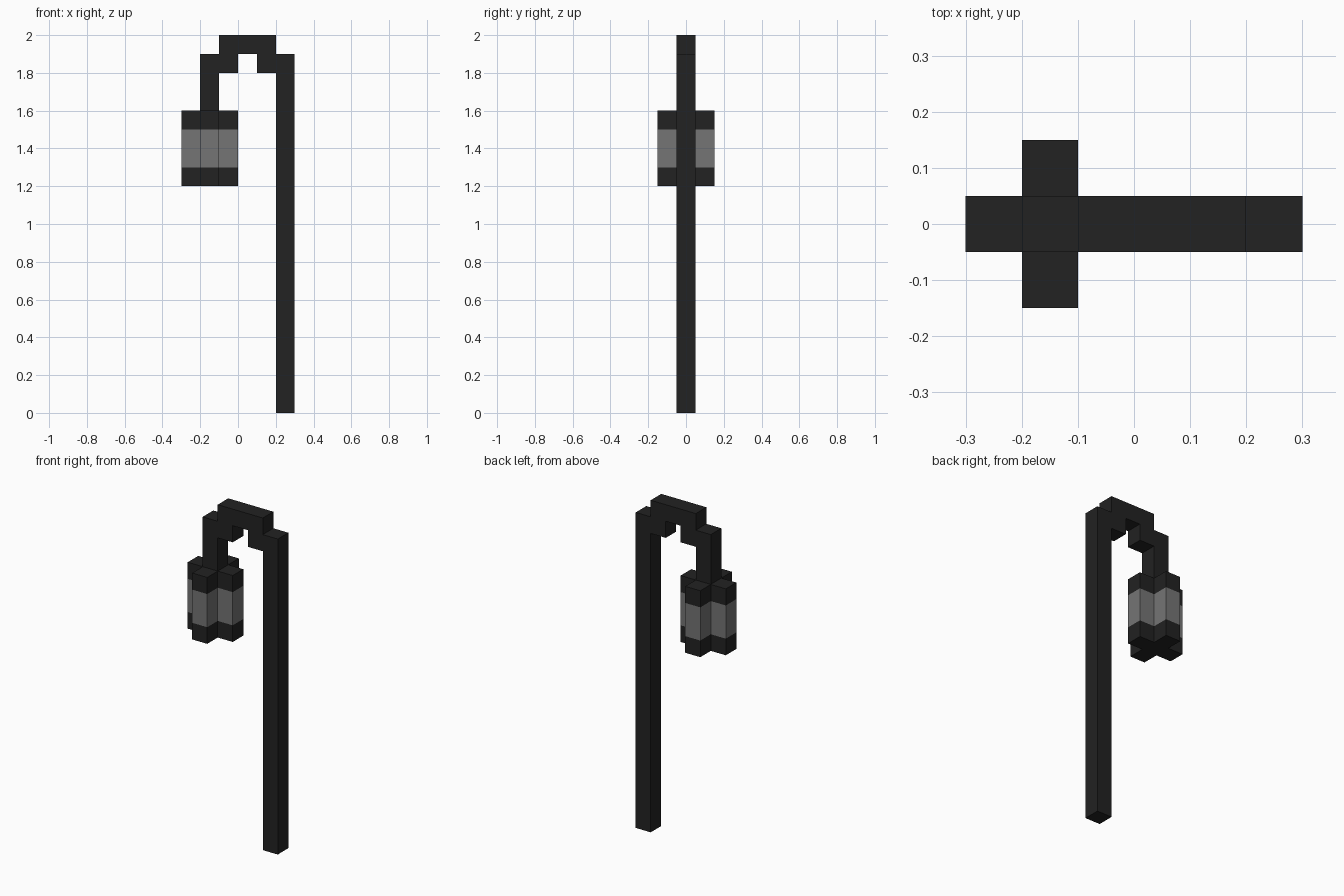
import bpy
import bmesh
from mathutils import Vector

cube = bpy.data.objects.get("Cube")
if cube:
    bpy.data.objects.remove(cube, do_unlink=True)


def make_material(name, value):
    mat = bpy.data.materials.new(name)
    mat.use_nodes = True
    color = (value, value, value, 1.0)
    mat.diffuse_color = color
    mat.node_tree.nodes["Principled BSDF"].inputs["Base Color"].default_value = color
    return mat


iron = make_material("dark_iron", 0.016)
glass = make_material("grey_glass", 0.178)


def extrude_profile(name, points, steps, mats):
    """Extrude a closed outline through each step vector, capping both ends."""
    bm = bmesh.new()
    rings = [[bm.verts.new(p) for p in points]]
    bm.faces.new(rings[0])
    for step in steps:
        rings.append([bm.verts.new(v.co + Vector(step)) for v in rings[-1]])
        a, b = rings[-2:]
        for i in range(len(a)):
            j = (i + 1) % len(a)
            bm.faces.new((a[i], a[j], b[j], b[i]))
    bm.faces.new(rings[-1])
    bmesh.ops.recalc_face_normals(bm, faces=bm.faces)
    mesh = bpy.data.meshes.new(name)
    bm.to_mesh(mesh)
    bm.free()
    for mat in mats:
        mesh.materials.append(mat)
    obj = bpy.data.objects.new(name, mesh)
    bpy.context.collection.objects.link(obj)
    return obj


T = 0.05  # half thickness of every bar

# Straight post
post = [(0.2, -T, 0), (0.3, -T, 0), (0.3, T, 0), (0.2, T, 0)]
extrude_profile("post", post, [(0, 0, 1.9)], [iron])

# Stepped arch with the hanger that carries the lantern
arch = [(0.2, 1.8), (0.2, 2.0), (-0.1, 2.0), (-0.1, 1.9), (-0.2, 1.9), (-0.2, 1.6),
        (-0.1, 1.6), (-0.1, 1.8), (0.0, 1.8), (0.0, 1.9), (0.1, 1.9), (0.1, 1.8)]
extrude_profile("arch_and_hanger", [(x, -T, z) for x, z in arch], [(0, 2 * T, 0)], [iron])

# Plus-shaped lantern: iron base, glass band, iron cap
W = 0.15
plus = [(W, -T), (W, T), (T, T), (T, W), (-T, W), (-T, T),
        (-W, T), (-W, -T), (-T, -T), (-T, -W), (T, -W), (T, -T)]
lantern = extrude_profile("lantern", [(x - 0.15, y, 1.2) for x, y in plus],
                          [(0, 0, 0.1), (0, 0, 0.2), (0, 0, 0.1)], [iron, glass])
for face in lantern.data.polygons:
    face.material_index = int(1.3 < face.center.z < 1.5)
